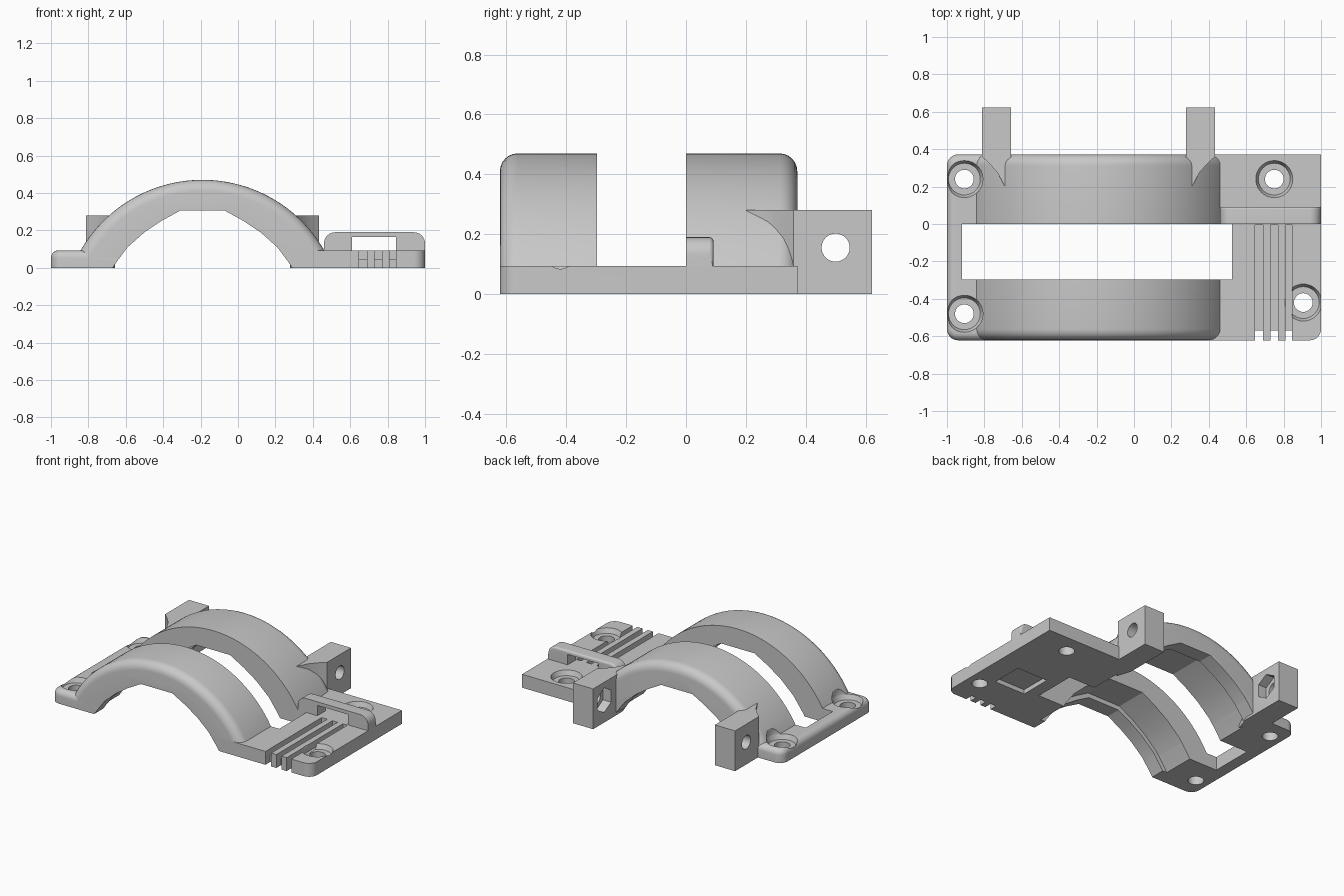
import bpy, bmesh
from math import sin, cos, pi, sqrt, asin

if "Cube" in bpy.data.objects:
    bpy.data.objects.remove(bpy.data.objects["Cube"])

grey = bpy.data.materials.new("plain grey")
grey.use_nodes = True
grey.diffuse_color = (0.58, 0.58, 0.58, 1)
grey.node_tree.nodes["Principled BSDF"].inputs["Base Color"].default_value = grey.diffuse_color


def finish(bm, name):
    bmesh.ops.recalc_face_normals(bm, faces=bm.faces)
    mesh = bpy.data.meshes.new(name)
    bm.to_mesh(mesh)
    bm.free()
    ob = bpy.data.objects.new(name, mesh)
    bpy.context.collection.objects.link(ob)
    mesh.materials.append(grey)
    return ob


def prism(name, pts, lo, hi, axis="z", bevel=0, pick=None):
    """Extrude a 2D outline along an axis, optionally rounding picked edges."""
    place = {"x": lambda a, b, c: (c, a, b),
             "y": lambda a, b, c: (a, c, b),
             "z": lambda a, b, c: (a, b, c)}[axis]
    bm = bmesh.new()
    ends = [[bm.verts.new(place(a, b, c)) for a, b in pts] for c in (lo, hi)]
    for end in ends:
        bm.faces.new(end)
    for i in range(len(pts)):
        bm.faces.new((ends[0][i - 1], ends[0][i], ends[1][i], ends[1][i - 1]))
    bmesh.ops.recalc_face_normals(bm, faces=bm.faces)
    if bevel:
        edges = [e for e in bm.edges if pick(*[v.co for v in e.verts])]
        bmesh.ops.bevel(bm, geom=edges, offset=bevel, segments=6, profile=0.5, affect="EDGES")
    return finish(bm, name)


def box(name, x, y, z):
    return prism(name, [(x[0], y[0]), (x[1], y[0]), (x[1], y[1]), (x[0], y[1])], *z)


def lathe(name, profile, x, y, steps=40):
    """Stack of rings around a vertical axis, closed at both ends."""
    bm = bmesh.new()
    rings = [[bm.verts.new((x + r * cos(2 * pi * i / steps), y + r * sin(2 * pi * i / steps), z))
              for i in range(steps)] for r, z in profile]
    for a, b in zip(rings, rings[1:]):
        for i in range(steps):
            j = (i + 1) % steps
            bm.faces.new((a[i], a[j], b[j], b[i]))
    bm.faces.new(rings[0])
    bm.faces.new(rings[-1])
    return finish(bm, name)


def cut(tool, *targets):
    """Subtract the tool from each target, then discard it."""
    tool.hide_render = True
    for target in targets:
        mod = target.modifiers.new("cut", "BOOLEAN")
        mod.operation, mod.object, mod.solver = "DIFFERENCE", tool, "EXACT"
        bpy.context.view_layer.objects.active = target
        bpy.ops.object.modifier_apply(modifier=mod.name)
    bpy.data.objects.remove(tool)


def corner(cx, cy, r, start, n=8):
    return [(cx + r * cos(start + pi / 2 * i / n), cy + r * sin(start + pi / 2 * i / n)) for i in range(n + 1)]


FRONT, BACK, PLATE, MID = -0.622, 0.372, 0.093, -0.19

# Narrow flange with a soft rim, and wide pad with one rounded corner
r = 0.06
flange = prism("narrow_flange",
               corner(-1 + r, FRONT + r, r, pi) + [(-0.5, FRONT), (-0.5, BACK)]
               + corner(-1 + r, BACK - r, r, pi / 2), 0, PLATE, "z", 0.04,
               lambda a, b: min(a.z, b.z) > 0.05 and min(a.x, b.x) < -0.51)
pad = prism("wide_pad", [(0.1, FRONT)] + corner(1 - r, FRONT + r, r, -pi / 2) + [(1, BACK), (0.1, BACK)],
            0, PLATE)

# Arch: circular segment with rounded outer rims
R = 0.751
cz = 0.47 - R
half = asin(sqrt(R * R - cz * cz) / R)
arc = [(MID + R * sin(half * t / 32), cz + R * cos(half * t / 32)) for t in range(-32, 33)]
arch = prism("arch_bands", arc, FRONT, BACK, "y", 0.06,
             lambda a, b: abs(a.y - b.y) < 0.001 and max(a.z, b.z) > 0.005)
shell = [flange, pad, arch]

# Opening under the arch, with a shallow recess behind the end lips
side = [(0.48, -0.1), (0.48, 0), (0.46, 0.03), (0.4, 0.11), (0.31, 0.19), (0.22, 0.25), (0.12, 0.305)]
opening = [(MID - x, z) for x, z in side] + [(MID + x, z) for x, z in reversed(side)]
cut(prism("opening", opening, -1, 1, "y"), *shell)
recess = [(MID + (x - MID) * 1.07, z * 1.1) for x, z in opening]
cut(prism("recess", recess, -0.52, 0.27, "y"), *shell)

# Window between the two arch bands
cut(box("window", (-0.92, 0.525), (-0.297, 0), (-0.2, 0.8)), *shell)

# Screw holes with shallow tapered seats
for x, y in [(-0.907, 0.24), (-0.907, -0.48), (0.75, 0.24), (0.905, -0.42)]:
    seat = [(0.05, -0.1), (0.05, 0.06), (0.085, 0.06), (0.099, PLATE), (0.099, 0.25)]
    cut(lathe("screw_hole", seat, x, y), *([flange, arch] if x < 0 else [pad]))

# Cable grooves, open through the front edge, and the pocket below
for x0, x1 in [(0.647, 0.69), (0.73, 0.77), (0.81, 0.845)]:
    cut(box("groove", (x0, x1), (-0.8, -0.005), (0.045, 0.3)), pad)
    cut(box("notch", (x0, x1), (-0.8, -0.57), (-0.1, 0.2)), pad)
cut(box("pocket", (0.61, 0.845), (-0.34, -0.12), (-0.1, 0.03)), pad)

# Strap bridge over the grooves
loop = ([(0.46, 0.03), (1, 0.03)] + corner(1 - r, 0.19 - r, r, 0) + corner(0.46 + r, 0.19 - r, r, pi / 2))
bridge = prism("strap_bridge", loop, 0, 0.092, "y", 0.014,
               lambda a, b: abs(a.y - b.y) < 0.001 and a.y > 0.05 and min(a.z, b.z) > 0.1)
cut(box("bridge_gap", (0.61, 0.845), (-0.2, 0.3), (-0.1, 0.165)), bridge)

# Hinge ears: pointed root in the arch, bolt hole, hex nut pocket on the inner face
ears = []
for name, s in [("right_ear", -1), ("left_ear", 1)]:
    def at(d):
        return MID + s * d
    plan = [(at(0.468), 0.622), (at(0.623), 0.622), (at(0.623), 0.36), (at(0.585), 0.325),
            (at(0.54), 0.275), (at(0.5), 0.2), (at(0.468), 0.3)]
    ear = prism(name, plan, 0.0, 0.28)
    for rad, n, d0, d1 in [(0.047, 32, 0.4, 0.8), (0.085, 6, 0.4, 0.53)]:
        ring = [(0.5 + rad * sin(2 * pi * i / n), 0.155 + rad * cos(2 * pi * i / n)) for i in range(n)]
        cut(prism("bolt", ring, *sorted((at(d0), at(d1))), "x"), ear)
    ears.append(ear)

for ob in shell + [bridge] + ears:
    bpy.ops.object.select_all(action="DESELECT")
    ob.select_set(True)
    bpy.context.view_layer.objects.active = ob
    bpy.ops.object.shade_smooth_by_angle(angle=pi / 7)
